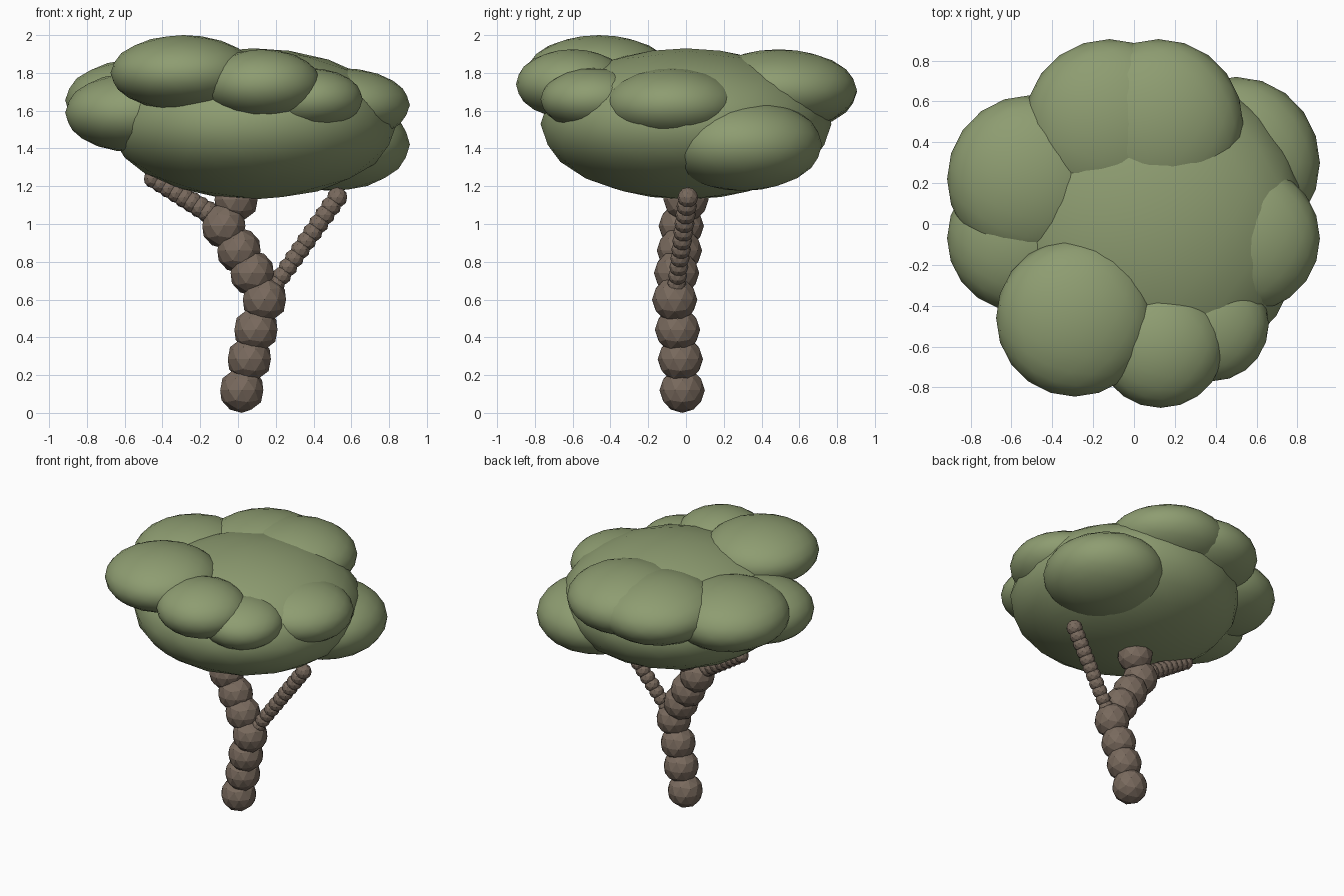
import bpy
from mathutils import Vector

if "Cube" in bpy.data.objects:
    bpy.data.objects.remove(bpy.data.objects["Cube"], do_unlink=True)


def make_material(name, rgb):
    mat = bpy.data.materials.new(name)
    mat.use_nodes = True
    mat.diffuse_color = (*rgb, 1)
    bsdf = next(n for n in mat.node_tree.nodes if n.type == "BSDF_PRINCIPLED")
    bsdf.inputs["Base Color"].default_value = (*rgb, 1)
    bsdf.inputs["Roughness"].default_value = 0.9
    return mat


leaf_green = make_material("leaf green", (0.27, 0.335, 0.165))
bark_brown = make_material("bark brown", (0.19, 0.143, 0.11))


def blob(name, center, radii, detail, mat, smooth):
    """Icosphere scaled to an ellipsoid."""
    bpy.ops.mesh.primitive_ico_sphere_add(subdivisions=detail, radius=1, location=center)
    obj = bpy.context.object
    obj.name = name
    obj.scale = radii
    bpy.ops.object.transform_apply(location=False, rotation=False, scale=True)
    obj.data.materials.append(mat)
    if smooth:
        bpy.ops.object.shade_smooth()
    return obj


def bead_branch(name, start, end, count, r_start, r_end):
    """Row of overlapping beads between two points."""
    for i in range(count):
        t = i / (count - 1)
        r = r_start + (r_end - r_start) * t
        blob(f"{name}_{i + 1}", Vector(start).lerp(Vector(end), t), (r, r, r), 2, bark_brown, False)


# Canopy: a broad core with overlapping flattened clumps
canopy = {
    "canopy_core": ((0.08, 0.0, 1.53), (0.76, 0.77, 0.40)),
    "clump_front_top": ((-0.29, -0.46, 1.80), (0.385, 0.385, 0.20)),
    "clump_front": ((0.13, -0.60, 1.74), (0.31, 0.30, 0.185)),
    "clump_front_left_small": ((0.38, -0.49, 1.66), (0.28, 0.28, 0.165)),
    "clump_left": ((0.55, -0.07, 1.63), (0.36, 0.36, 0.195)),
    "clump_back_left_low": ((0.50, 0.30, 1.42), (0.41, 0.42, 0.245)),
    "clump_back_left": ((0.12, 0.49, 1.71), (0.415, 0.415, 0.215)),
    "clump_back_right": ((-0.12, 0.49, 1.70), (0.415, 0.415, 0.215)),
    "clump_right": ((-0.51, 0.22, 1.655), (0.405, 0.41, 0.22)),
    "clump_right_low": ((-0.55, -0.07, 1.59), (0.365, 0.36, 0.21)),
}
for name, (center, radii) in canopy.items():
    blob(name, center, radii, 3, leaf_green, True)

# Trunk: stacked faceted beads that bend, then rise into the canopy
trunk = [
    (0.02, -0.02, 0.12), (0.06, -0.03, 0.285), (0.095, -0.045, 0.44),
    (0.14, -0.06, 0.60), (0.075, -0.05, 0.74), (0.005, -0.035, 0.86),
    (-0.075, -0.025, 0.99), (-0.01, 0.0, 1.13), (0.03, 0.0, 1.27),
]
for i, center in enumerate(trunk):
    blob(f"trunk_{i + 1}", center, (0.12, 0.12, 0.12), 2, bark_brown, False)

# Side branches
bead_branch("left_branch", (0.20, -0.05, 0.68), (0.525, 0.01, 1.14), 11, 0.05, 0.055)
bead_branch("right_branch", (-0.12, -0.02, 1.04), (-0.45, 0.0, 1.24), 9, 0.06, 0.05)
